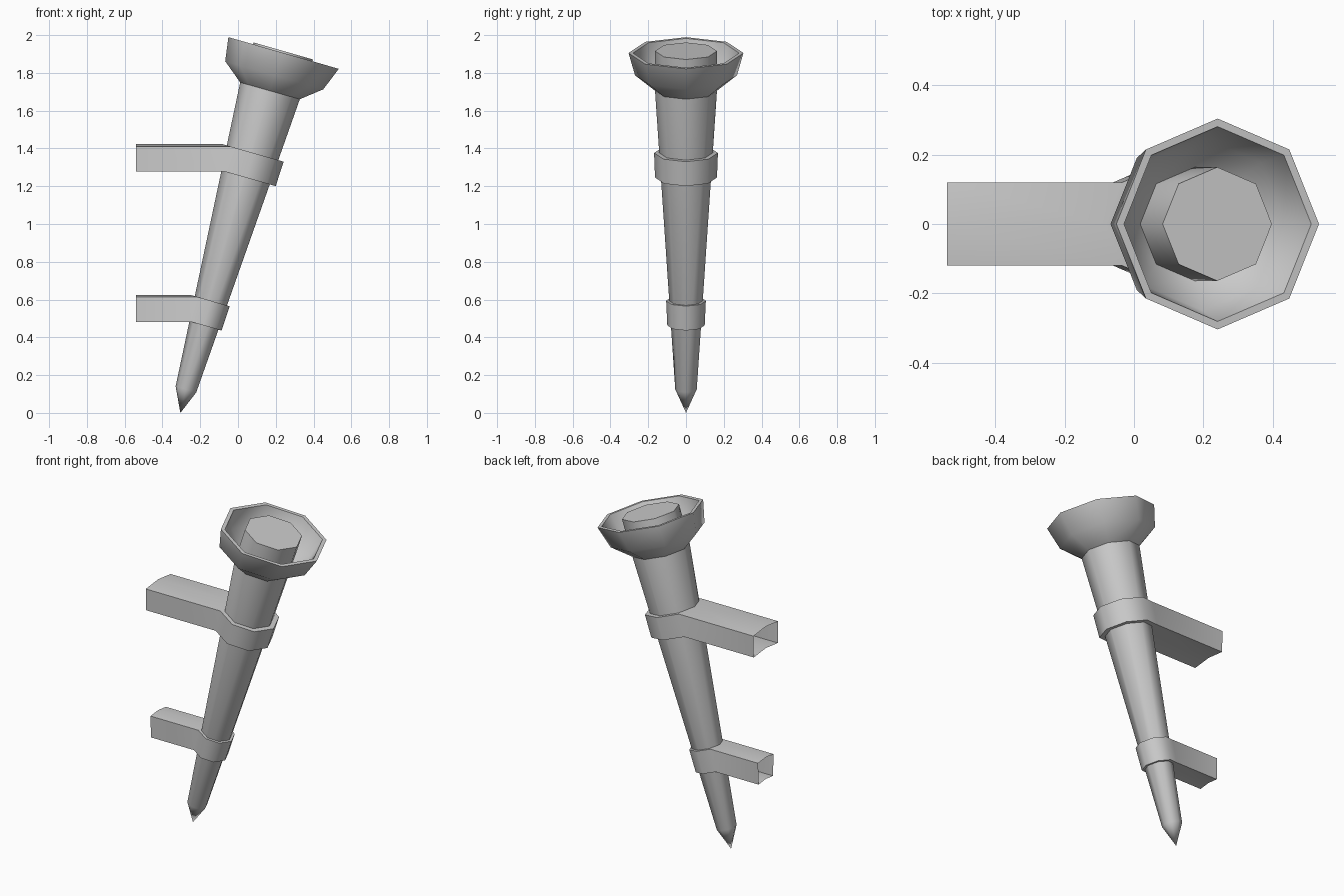
import bpy, bmesh, math
from mathutils import Matrix, Vector

if "Cube" in bpy.data.objects:
    bpy.data.objects.remove(bpy.data.objects["Cube"], do_unlink=True)

SIDES = 8
WALL_X = -0.54
# Everything is turned around one leaning axis that starts at the tip
LEAN = Matrix.Translation((-0.305, 0, 0)) @ Matrix.Rotation(math.radians(16), 4, "Y")

grey = bpy.data.materials.new("plain_grey")
grey.use_nodes = True
colour = (0.6, 0.6, 0.6, 1)
grey.diffuse_color = colour
grey.node_tree.nodes["Principled BSDF"].inputs["Base Color"].default_value = colour


def lathe(bm, profile):
    """Octagonal rings from (radius, height, sideways shift); returns face bands."""
    rings = []
    for radius, height, shift in profile:
        count = SIDES if radius else 1
        rings.append([bm.verts.new(LEAN @ Vector((
            shift + radius * math.cos(math.tau * i / SIDES),
            radius * math.sin(math.tau * i / SIDES), height))) for i in range(count)])
    bands = []
    for low, high in zip(rings, rings[1:]):
        band = []
        for i in range(SIDES):
            j = (i + 1) % SIDES
            corners = [low[i % len(low)], low[j % len(low)],
                       high[j % len(high)], high[i % len(high)]]
            band.append(bm.faces.new(list(dict.fromkeys(corners))))
        bands.append(band)
    return rings, bands


def finish(bm, name):
    mesh = bpy.data.meshes.new(name)
    bm.to_mesh(mesh)
    bm.free()
    obj = bpy.data.objects.new(name, mesh)
    bpy.context.collection.objects.link(obj)
    mesh.materials.append(grey)
    bpy.ops.object.select_all(action="DESELECT")
    obj.select_set(True)
    bpy.context.view_layer.objects.active = obj
    bpy.ops.object.shade_smooth_by_angle(angle=math.radians(50))


# Tapered shaft with pointed foot and flat top
bm = bmesh.new()
rings, _ = lathe(bm, [(0, 0, 0), (0.057, 0.128, -0.006),
                      (0.164, 1.77, -0.014), (0.164, 1.992, -0.004)])
bm.faces.new(rings[-1])
finish(bm, "shaft")

# Hollow bowl: outside, rim, inside
bm = bmesh.new()
lathe(bm, [(0.163, 1.769, -0.015), (0.27, 1.855, -0.015), (0.304, 1.982, 0),
           (0.281, 1.982, 0), (0.25, 1.865, -0.012), (0.16, 1.785, -0.012)])
finish(bm, "bowl")


def bracket(name, bottom, top, low_radius, high_radius, bore):
    """Collar whose wall-side faces are drawn out into an open-ended arm."""
    bm = bmesh.new()
    shift = -0.01
    _, bands = lathe(bm, [(bore, bottom, shift), (low_radius, bottom, shift),
                          (high_radius, top, shift), (bore, top, shift)])
    wall_side = bands[1][3:5]
    result = bmesh.ops.extrude_face_region(bm, geom=wall_side)["geom"]
    for v in result:
        if isinstance(v, bmesh.types.BMVert):
            v.co.x = WALL_X
    ends = [f for f in result if isinstance(f, bmesh.types.BMFace)]
    old = [f for f in wall_side if f.is_valid]
    bmesh.ops.delete(bm, geom=ends + old, context="FACES")
    finish(bm, name)


bracket("upper_bracket", 1.293, 1.429, 0.164, 0.169, 0.13)
bracket("lower_bracket", 0.479, 0.615, 0.099, 0.105, 0.075)
